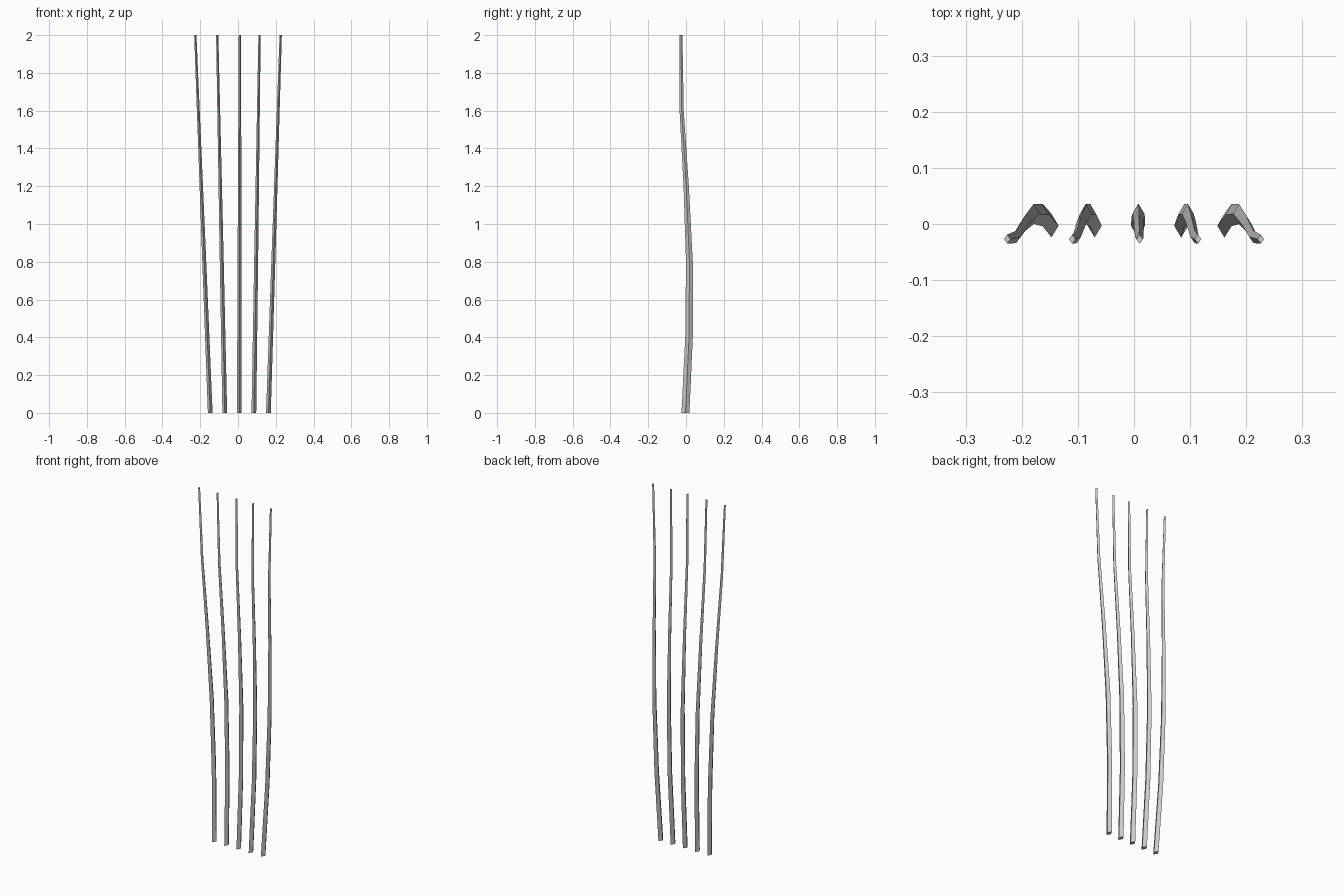
import bpy, bmesh

if "Cube" in bpy.data.objects:
    bpy.data.objects.remove(bpy.data.objects["Cube"])

# Shared ring profile along a spindle: z, centre y, half width (x), half depth (y)
RINGS = [(0.0, -0.003, 0.0125, 0.021), (0.4, 0.016, 0.0115, 0.020),
         (0.8, 0.018, 0.0105, 0.018), (1.2, 0.001, 0.009, 0.014),
         (1.6, -0.023, 0.0075, 0.011), (2.0, -0.027, 0.006, 0.008)]


def spindle(name, x_bottom, x_top):
    """Tapered, S-curved stick with a diamond cross-section."""
    bm = bmesh.new()
    rings = []
    for z, y, hw, hd in RINGS:
        x = x_bottom + (x_top - x_bottom) * z / 2
        rings.append([bm.verts.new(p) for p in
                      ((x, y - hd, z), (x + hw, y, z), (x, y + hd, z), (x - hw, y, z))])
    for a, b in zip(rings, rings[1:]):
        for i in range(4):
            j = (i + 1) % 4
            bm.faces.new((a[i], a[j], b[j], b[i]))
    bm.faces.new(rings[0][::-1])
    bm.faces.new(rings[-1])
    mesh = bpy.data.meshes.new(name)
    bm.to_mesh(mesh)
    bm.free()
    bpy.context.collection.objects.link(bpy.data.objects.new(name, mesh))


# Five spindles fanning outwards towards the top
tops = [-0.226, -0.110, 0.010, 0.114, 0.226]
for i, x_top in enumerate(tops):
    spindle(f"back_spindle_{i + 1}", -0.147 + 0.077 * i, x_top)
